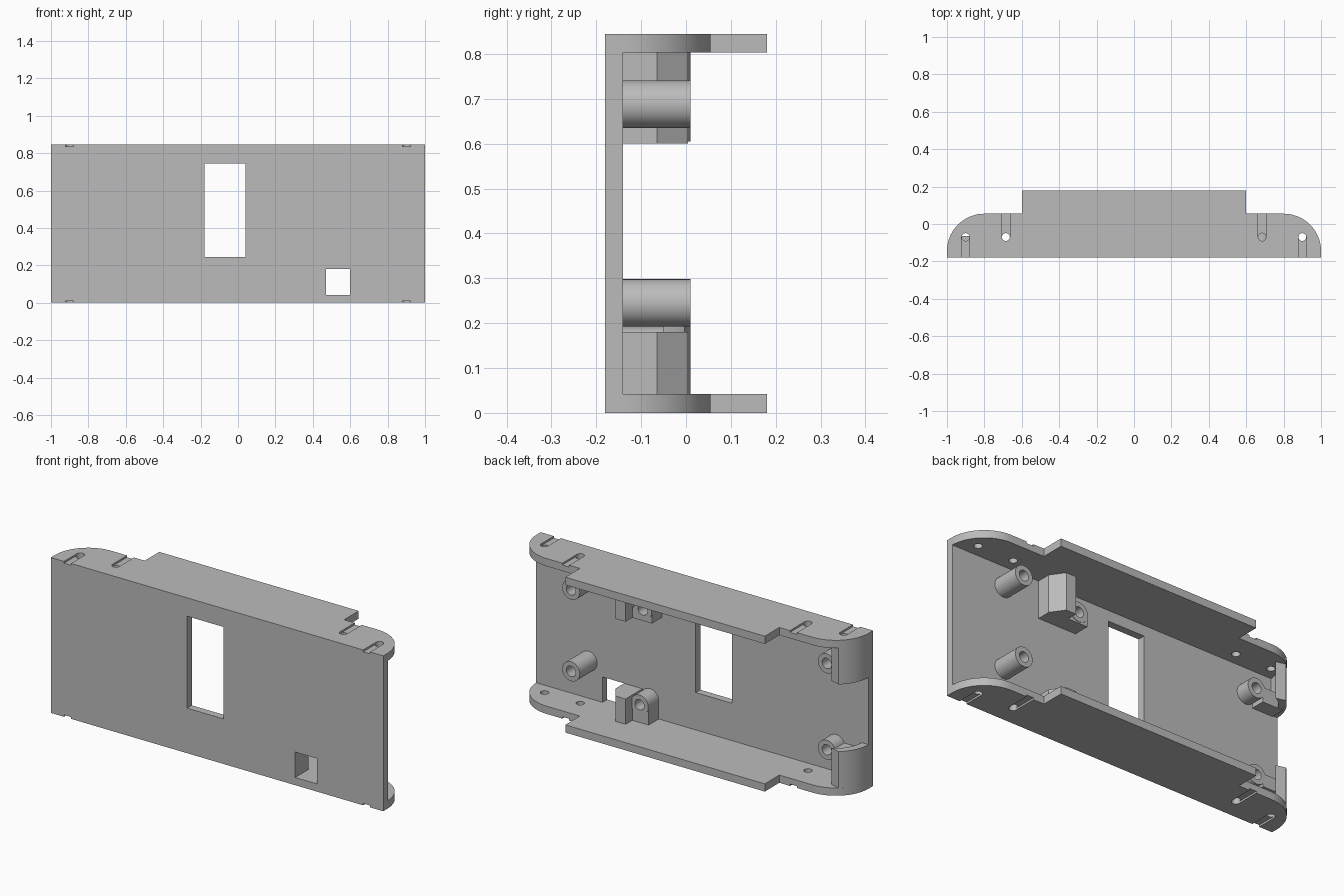
import bpy, bmesh, math

cube = bpy.data.objects.get("Cube")
if cube:
    bpy.data.objects.remove(cube, do_unlink=True)

grey = bpy.data.materials.new("light grey plastic")
grey.use_nodes = True
GREY = (0.5, 0.5, 0.5, 1)
grey.diffuse_color = GREY
grey.node_tree.nodes["Principled BSDF"].inputs["Base Color"].default_value = GREY

# Main dimensions
H, T = 0.845, 0.042
FRONT, INNER, BACK = -0.18, -0.14, 0.18
SHOULDER, RADIUS = 0.055, 0.2
ARC_Y = SHOULDER - RADIUS
EMBED = INNER - 0.005


def prism(name, outline, z0, z1):
    """Extrude an xy outline from z0 to z1."""
    bm = bmesh.new()
    face = bm.faces.new([bm.verts.new((x, y, z0)) for x, y in outline])
    ext = bmesh.ops.extrude_face_region(bm, geom=[face])
    top = [v for v in ext["geom"] if isinstance(v, bmesh.types.BMVert)]
    bmesh.ops.translate(bm, verts=top, vec=(0, 0, z1 - z0))
    bmesh.ops.recalc_face_normals(bm, faces=bm.faces)
    mesh = bpy.data.meshes.new(name)
    bm.to_mesh(mesh)
    bm.free()
    mesh.materials.append(grey)
    ob = bpy.data.objects.new(name, mesh)
    bpy.context.collection.objects.link(ob)
    return ob


def box(name, x0, x1, y0, y1, z0, z1):
    return prism(name, [(x0, y0), (x1, y0), (x1, y1), (x0, y1)], z0, z1)


def arc(cx, cy, r, a0, a1, n):
    angles = [math.radians(a0 + (a1 - a0) * i / n) for i in range(n + 1)]
    return [(cx + r * math.cos(a), cy + r * math.sin(a)) for a in angles]


def cut(target, cutter):
    """Subtract the cutter from the target and delete it."""
    cutter.hide_render = True
    mod = target.modifiers.new("cut", "BOOLEAN")
    mod.operation, mod.solver, mod.object = "DIFFERENCE", "EXACT", cutter
    bpy.context.view_layer.objects.active = target
    bpy.ops.object.modifier_apply(modifier=mod.name)
    bpy.data.objects.remove(cutter, do_unlink=True)


def smooth(ob):
    bpy.ops.object.select_all(action="DESELECT")
    ob.select_set(True)
    bpy.context.view_layer.objects.active = ob
    bpy.ops.object.shade_smooth_by_angle(angle=math.radians(30))


def rod(name, x, z, r, y0, y1):
    """Cylinder lying along y."""
    bpy.ops.mesh.primitive_cylinder_add(
        vertices=40, radius=r, depth=y1 - y0,
        location=(x, (y0 + y1) / 2, z), rotation=(math.pi / 2, 0, 0))
    ob = bpy.context.object
    ob.name = name
    ob.data.materials.append(grey)
    return ob


def peg(name, x, z, end):
    ob = rod(name, x, z, 0.053, EMBED, end)
    cut(ob, rod("bore", x, z, 0.028, INNER + 0.01, end + 0.05))
    smooth(ob)


# Panel with top and bottom flanges, hollowed from one extruded outline
right_half = [(1, FRONT)] + arc(1 - RADIUS, ARC_Y, RADIUS, 0, 90, 20)
right_half += [(0.6, SHOULDER), (0.6, BACK)]
outline = right_half + [(-x, y) for x, y in reversed(right_half)]
shell = prism("panel_shell", outline, 0, H)
cut(shell, box("hollow", -1.2, 1.2, INNER, 1, T, H - T))

# Display window and small port window
cut(shell, box("display_cut", -0.18, 0.04, -0.3, 0, 0.245, 0.745))
cut(shell, box("port_cut", 0.47, 0.6, -0.3, 0, T, 0.18))

# Cable holes with shallow channels leading to the flange edges
HOLE_Y, HOLE_R, GROOVE = -0.07, 0.021, 0.01
for x, to_front in ((-0.9, True), (-0.685, False), (0.685, False), (0.9, True)):
    cut(shell, prism("hole", arc(x, HOLE_Y, HOLE_R, 0, 345, 23), -0.1, H + 0.1))
    y0, y1 = (-0.3, HOLE_Y) if to_front else (HOLE_Y, 0.15)
    for z0, z1 in ((-0.1, GROOVE), (H - GROOVE, H + 0.1)):
        cut(shell, box("channel", x - HOLE_R, x + HOLE_R, y0, y1, z0, z1))
smooth(shell)

# Long pegs at the left end
for name, z in (("lower", 0.245), ("upper", 0.688)):
    peg(f"long_peg_{name}", 0.685, z, 0.01)

# Short pegs, each with a support block beside or under it
SHORT = -0.05
for name, x, z, base in (("lower", 0.315, 0.14, T), ("upper", 0.295, 0.66, 0.6)):
    peg(f"middle_peg_{name}", x, z, SHORT)
    block = box(f"middle_peg_block_{name}", x - 0.053, 0.37, EMBED, SHORT - 0.003, base, z)
    cut(block, rod("bore", x, z, 0.04, INNER + 0.01, 0.1))
for name, z, base in (("lower", 0.19, 0.14), ("upper", 0.66, 0.6)):
    peg(f"end_peg_{name}", -0.805, z, SHORT - 0.01)
    box(f"end_peg_rib_{name}", -0.97, -0.845, EMBED, SHORT - 0.013, base, z + 0.02)

# Chamfered guide posts next to the port window
post = [(0.36, EMBED), (0.47, EMBED), (0.47, -0.065), (0.42, 0.005), (0.36, 0.005)]
prism("guide_post_lower", post, T, 0.18)
prism("guide_post_upper", post, 0.6, H - T)

# Curved corner walls at the right end
wall = arc(RADIUS - 1, ARC_Y, RADIUS, 180, 129, 12)
wall += arc(RADIUS - 1, ARC_Y, RADIUS - 0.04, 105, 180, 12)
wall = [(x, min(y, 0.01)) for x, y in wall if x < -0.87]
for name, z0, z1 in (("lower", T, 0.24), ("upper", 0.605, H - T)):
    smooth(prism(f"corner_wall_{name}", wall, z0, z1))
